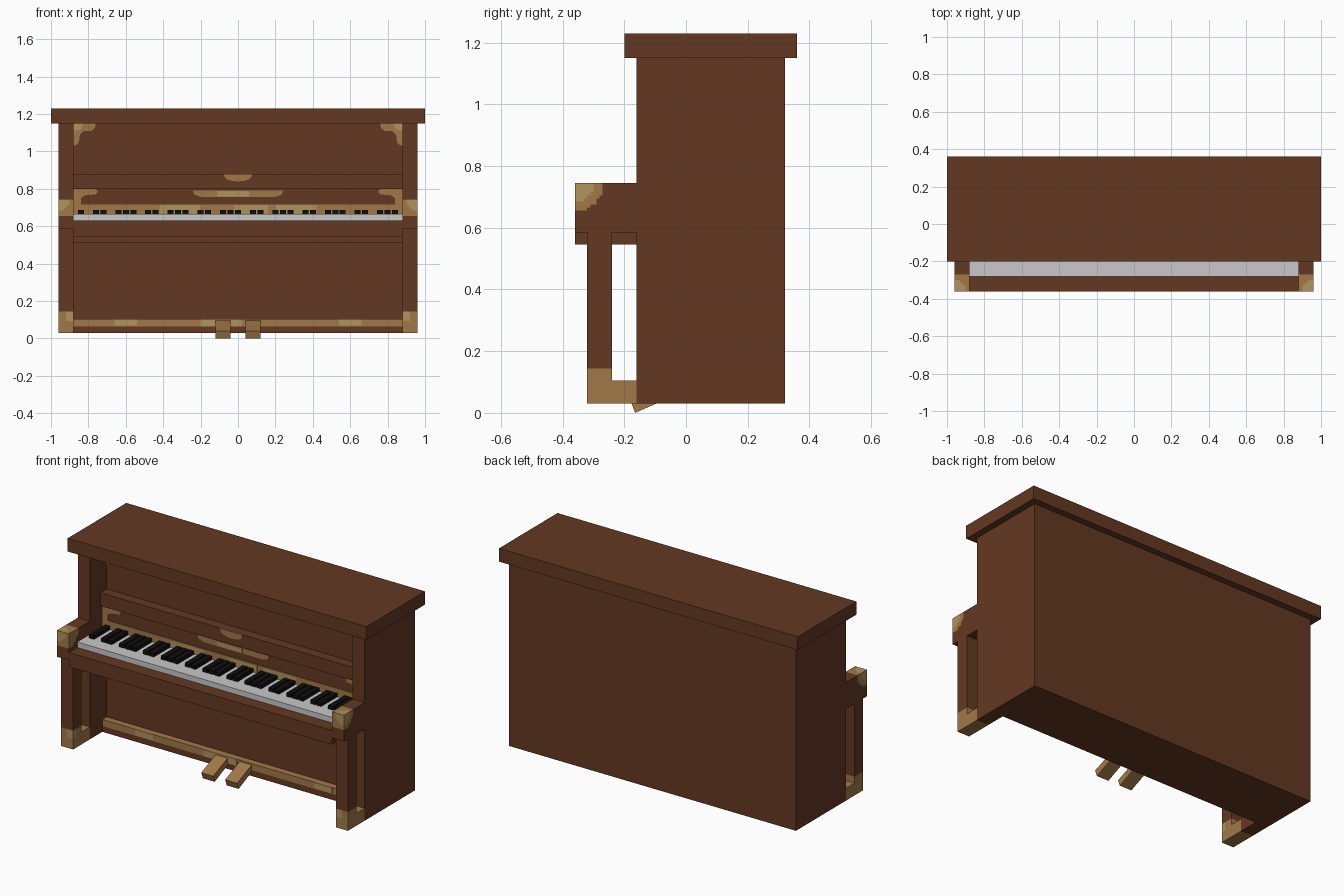
import bpy, bmesh, math
from mathutils import Vector

if "Cube" in bpy.data.objects:
    bpy.data.objects.remove(bpy.data.objects["Cube"])


def srgb(r, g, b):
    f = lambda c: c / 12.92 if c <= 0.04045 else ((c + 0.055) / 1.055) ** 2.4
    return (f(r / 255), f(g / 255), f(b / 255), 1)


def material(name, rgb):
    m = bpy.data.materials.new(name)
    m.diffuse_color = srgb(*rgb)
    m.use_nodes = True
    m.node_tree.nodes["Principled BSDF"].inputs["Base Color"].default_value = m.diffuse_color
    return m


WOOD = material("brown wood", (100, 56, 34))
GOLD = material("gold trim", (161, 121, 73))
PALE = material("pale gold", (175, 147, 93))
WHITE = material("ivory white", (200, 200, 200))
BLACK = material("ebony black", (16, 14, 13))


def finish(bm, name, mats):
    bmesh.ops.recalc_face_normals(bm, faces=bm.faces[:])
    me = bpy.data.meshes.new(name)
    bm.to_mesh(me)
    bm.free()
    for m in mats:
        me.materials.append(m)
    ob = bpy.data.objects.new(name, me)
    bpy.context.collection.objects.link(ob)
    return ob


def add_prism(bm, pts, axis, lo, hi):
    """Extrude a 2D outline along an axis (0=x, 1=y, 2=z)."""
    def place(p, d):
        c = list(p)
        c.insert(axis, d)
        return bm.verts.new(c)
    face = bm.faces.new([place(p, lo) for p in pts])
    out = bmesh.ops.extrude_face_region(bm, geom=[face])
    move = Vector((0, 0, 0))
    move[axis] = hi - lo
    bmesh.ops.translate(bm, vec=move, verts=[v for v in out["geom"] if isinstance(v, bmesh.types.BMVert)])


def prism(name, pts, axis, lo, hi, mat):
    bm = bmesh.new()
    add_prism(bm, pts, axis, lo, hi)
    return finish(bm, name, [mat])


def box(name, x, y, z, mat):
    pts = [(x[0], y[0]), (x[1], y[0]), (x[1], y[1]), (x[0], y[1])]
    return prism(name, pts, 2, z[0], z[1], mat)


def painted_box(name, x, y, z, rule, step=0.01):
    """Box cut into small faces, coloured by a rule on the face centre."""
    bm = bmesh.new()
    add_prism(bm, [(x[0], y[0]), (x[1], y[0]), (x[1], y[1]), (x[0], y[1])], 2, z[0], z[1])
    for axis, (lo, hi) in enumerate((x, y, z)):
        n = round((hi - lo) / step)
        normal = Vector((0, 0, 0))
        normal[axis] = 1
        for i in range(1, n):
            bmesh.ops.bisect_plane(bm, geom=bm.verts[:] + bm.edges[:] + bm.faces[:],
                                   plane_co=normal * (lo + (hi - lo) * i / n), plane_no=normal)
    for f in bm.faces:
        f.material_index = rule(f.calc_center_median())
    return finish(bm, name, [WOOD, GOLD, PALE])


def plate(name, pts, y, mat, thick=0.004):
    """Thin ornament on a front-facing panel."""
    return prism(name, pts, 1, y - thick, y, mat)


def rect(x0, x1, z0, z1):
    return [(x0, z0), (x1, z0), (x1, z1), (x0, z1)]


# Case with recessed front, and lid
prism("case", [(-.96, -.16), (-.88, -.16), (-.88, 0), (.88, 0), (.88, -.16),
               (.96, -.16), (.96, .32), (-.96, .32)], 2, .03, 1.15, WOOD)
box("lid", (-1, 1), (-.2, .36), (1.15, 1.23), WOOD)

# Front rails and shelves
box("music_shelf", (-.88, .88), (-.06, 0), (.80, .88), WOOD)
box("fallboard", (-.88, .88), (-.04, 0), (.63, .80), WOOD)
box("key_bed", (-.88, .88), (-.36, 0), (.545, .628), WOOD)
box("upper_rail", (-.88, .88), (-.04, 0), (.51, .545), WOOD)
box("lower_rail", (-.88, .88), (-.04, 0), (.03, .065), WOOD)
box("lower_rail_trim", (-.88, .88), (-.04, 0), (.065, .105), GOLD)
box("key_slip", (-.88, .88), (-.36, -.28), (.628, .632), WOOD)

# Keyboard: 44 white keys wide, black keys in groups of two and three
box("white_keys", (-.88, .88), (-.28, -.04), (.628, .665), WHITE)
bm = bmesh.new()
for k in range(1, 44):
    if k % 7 in (0, 1, 3, 4, 6):
        cx = -.88 + .04 * k
        add_prism(bm, rect(cx - .016, cx + .016, .665, .687), 1, -.2, -.045)
finish(bm, "black_keys", [BLACK])


# Colour rules for the gold capped arms and feet
def arm_rule(c):
    dy, dz, dx = c.y + .36, .745 - c.z, .96 - abs(c.x)
    if math.hypot(dy, dz) > .093:
        return 0
    return 2 if math.sqrt(dx * dx + dy * dy + dz * dz) < .062 else 1


def leg_rule(c):
    if c.z > .145:
        return 0
    return 2 if c.z > .095 and abs(c.x) < .92 and c.y < -.29 else 1


for s, side in ((-1, "left"), (1, "right")):
    x = tuple(sorted((s * .88, s * .96)))
    painted_box(side + "_arm", x, (-.36, -.16), (.585, .745), arm_rule)
    painted_box(side + "_leg", x, (-.32, -.24), (.03, .585), leg_rule, .0125)
    box(side + "_foot", x, (-.24, -.16), (.03, .105), GOLD)
    # Corner ornaments on the upper panel
    m = lambda pts: [(s * px, pz) for px, pz in pts]
    plate(side + "_panel_corner", m([(.88, 1.15), (.76, 1.15), (.765, 1.125), (.785, 1.11), (.825, 1.11),
                                     (.845, 1.09), (.85, 1.05), (.865, 1.035), (.88, 1.03)]), 0, GOLD)
    plate(side + "_panel_corner_light", m([(.88, 1.15), (.83, 1.15), (.84, 1.12), (.88, 1.11)]),
          -.004, PALE, .002)
    # Fallboard corner ornaments
    plate(side + "_fallboard_corner", m([(.88, .80), (.76, .80), (.75, .785), (.76, .77), (.82, .765),
                                         (.84, .75), (.84, .715), (.88, .715)]), -.04, GOLD)
    # Light patches on the lower rail
    plate(side + "_rail_light", m(rect(.54, .66, .07, .105)), -.04, PALE, .003)
    # Pedal
    px = tuple(sorted((s * .04, s * .12)))
    prism(side + "_pedal", [(-.165, 0), (-.18, .04), (-.04, .097), (-.04, .055)], 0, px[0], px[1], GOLD)

# Central ornaments
plate("shelf_ornament", [(.075 * math.cos(a), .88 - .04 * math.sin(a) ** .7)
                         for a in (math.pi * i / 12 for i in range(13))], -.06, GOLD)
plate("fallboard_ornament", [(-.24, .79), (.24, .79), (.235, .77), (.2, .757),
                             (-.2, .757), (-.235, .77)], -.04, GOLD)
plate("fallboard_ornament_light", rect(-.11, .06, .759, .788), -.044, PALE, .002)
plate("key_strip", rect(-.88, .88, .665, .715), -.04, GOLD)
for i, (a, b) in enumerate(((-.42, -.2), (-.02, .16), (.2, .42))):
    plate(f"key_strip_light_{i}", rect(a, b, .667, .713), -.044, PALE, .002)
plate("rail_light_centre", rect(-.2, .02, .065, .105), -.04, PALE, .003)
